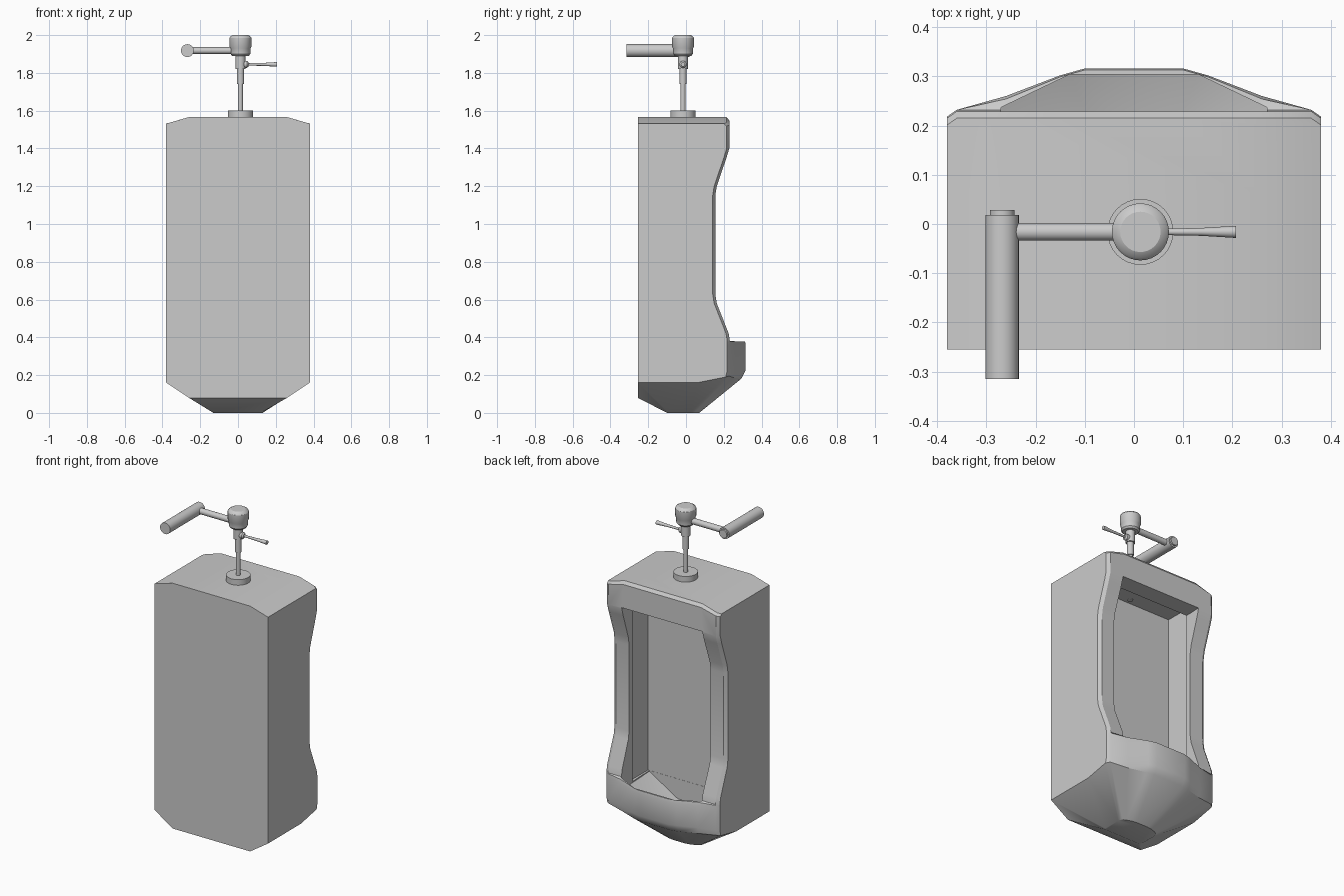
import bpy, bmesh, math
from mathutils import Vector

if "Cube" in bpy.data.objects:
    bpy.data.objects.remove(bpy.data.objects["Cube"])


def smooth(ob, angle):
    bpy.ops.object.select_all(action='DESELECT')
    ob.select_set(True)
    bpy.context.view_layer.objects.active = ob
    bpy.ops.object.shade_smooth_by_angle(angle=math.radians(angle))


def skin(name, rings, angle=30):
    """Skin a stack of closed rings of points and cap both ends."""
    bm = bmesh.new()
    rings = [[bm.verts.new(p) for p in ring] for ring in rings]
    n = len(rings[0])
    for a, b in zip(rings, rings[1:]):
        for i in range(n):
            j = (i + 1) % n
            bm.faces.new((a[i], a[j], b[j], b[i]))
    bm.faces.new(rings[0])
    bm.faces.new(rings[-1])
    bmesh.ops.remove_doubles(bm, verts=bm.verts, dist=1e-5)
    bmesh.ops.recalc_face_normals(bm, faces=bm.faces)
    me = bpy.data.meshes.new(name)
    bm.to_mesh(me)
    bm.free()
    ob = bpy.data.objects.new(name, me)
    bpy.context.collection.objects.link(ob)
    smooth(ob, angle)
    return ob


def loft(name, halves):
    """Skin loops given as their right half from back to front."""
    return skin(name, [h + [(-x, y, z) for x, y, z in reversed(h)] for h in halves], 33)


def lathe(name, profile, origin, axis=(0, 0, 1), n=24):
    """Revolve (radius, distance) pairs around an axis."""
    q = Vector((0, 0, 1)).rotation_difference(Vector(axis))
    turn = [2 * math.pi * i / n for i in range(n)]
    return skin(name, [[Vector(origin) + q @ Vector((r * math.cos(t), r * math.sin(t), h))
                        for t in turn] for r, h in profile])


def cut(ob, cutter):
    cutter.hide_render = True
    mod = ob.modifiers.new("cavity", 'BOOLEAN')
    mod.operation = 'DIFFERENCE'
    mod.solver = 'EXACT'
    mod.object = cutter
    bpy.context.view_layer.objects.active = ob
    bpy.ops.object.modifier_apply(modifier=mod.name)
    bpy.data.objects.remove(cutter)


# Basin body: horizontal stations with a scooped front rim and bulging lip
BACK = -0.255


def station(z, f, lip=(0, 0, 0), drop=0.0):
    return [(.26, BACK, z), (.38, BACK, z - drop), (.38, .06, z - drop),
            (.38, f - .014, z - drop), (.36, f, z - drop * .83),
            (.26, f + lip[0], z), (.15, f + lip[1], z), (.10, f + lip[2], z)]


bottom = [(.12, -.10, 0), (.13, -.09, 0), (.13, .02, 0), (.13, .03, 0), (.12, .045, 0),
          (.10, .055, 0), (.07, .065, 0), (.04, .07, 0)]
belly = [(.26, BACK, .08), (.38, BACK, .16), (.38, .06, .16), (.38, .21, .19),
         (.36, .228, .195), (.26, .25, .187), (.15, .285, .182), (.10, .294, .182)]
loops = [bottom, belly,
         station(.225, .232, (.028, .07, .084)),
         station(.36, .232, (.028, .07, .084)),
         station(.377, .232, (.022, .067, .081)),
         station(.382, .232)]
for z, f in [(.42, .226), (.58, .163), (.63, .155), (1.15, .155), (1.20, .163),
             (1.35, .214), (1.40, .229)]:
    loops.append(station(z, f))
loops += [station(1.548, .229, drop=.03), station(1.566, .215, drop=.035)]
# flat top, inset from the two sloping shoulders
loops.append([(min(x, .26), y, 1.566) for x, y, z in loops[-1]])
body = loft("basin_body", loops)

# Cavity: straight opening with a floor sloping to the middle like the underside
wall = [(.28, -.049), (.27, .237), (.13, .304)]
cut(body, loft("cavity_cutter", [
    [(.09, -.049, .19), (.10, .10, .19), (.06, .14, .19)],
    [(x, y, z) for (x, y), z in zip(wall, (.305, .30, .26))],
    [(x, y, 1.405) for x, y in wall]]))
# wider chamber behind the rim
cut(body, loft("chamber_cutter", [[(.29, -.05, z), (.29, .122, z)] for z in (.31, 1.46)]))
smooth(body, 33)

# Water outlet in the cavity ceiling
CX, CY = .013, -.016
lathe("water_outlet", [(.015, 1.455), (.015, 1.48)], (CX, CY, 0), n=16)

# Flush pipe with flange, sleeves and valve head
lathe("pipe_flange", [(.067, 1.56), (.067, 1.60)], (CX, CY, 0), n=32)
lathe("flush_pipe", [(.013, 1.59), (.013, 1.74), (.019, 1.74), (.019, 1.82),
                     (.026, 1.82), (.026, 1.895)], (CX, CY, 0))
lathe("valve_head", [(.044, 1.89), (.052, 1.90), (.053, 1.93), (.058, 1.94),
                     (.058, 1.985), (.053, 1.993), (.041, 2.0)], (CX, CY, 0), n=32)

# Flush lever
lathe("lever_boss", [(.019, 0), (.019, .022), (.012, .03)], (CX + .012, CY, 1.845), (1, 0, 0), 16)
lathe("flush_lever", [(.006, 0), (.008, .10), (.012, .165), (.012, .17)],
      (.037, CY, 1.845), (1, 0, 0), 16)

# Supply arm and the stub it joins
lathe("supply_arm", [(.018, 0), (.018, .24)], (-.25, CY, 1.918), (1, 0, 0))
lathe("supply_stub", [(.034, -.315), (.034, .018), (.025, .018), (.025, .028)],
      (-.268, 0, 1.918), (0, 1, 0))
